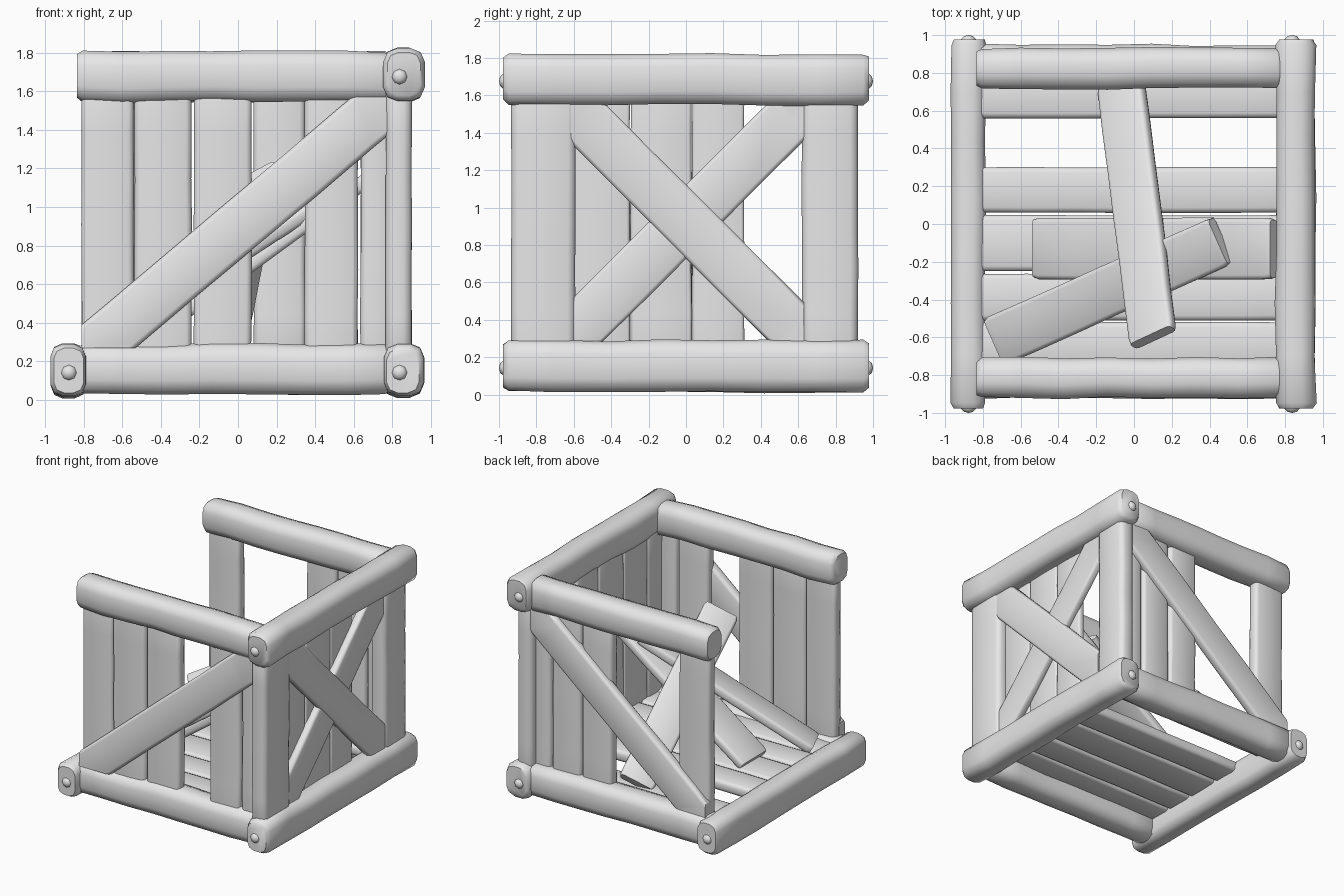
import bpy, bmesh, math, random
from mathutils import Vector

random.seed(4)
cube = bpy.data.objects.get("Cube")
if cube:
    bpy.data.objects.remove(cube)

mat = bpy.data.materials.new("plain_grey")
mat.use_nodes = True
GREY = (0.8, 0.8, 0.8, 1)
mat.diffuse_color = GREY
mat.node_tree.nodes["Principled BSDF"].inputs["Base Color"].default_value = GREY
parts = []


def finish(name, bm):
    bmesh.ops.recalc_face_normals(bm, faces=bm.faces)
    mesh = bpy.data.meshes.new(name)
    bm.to_mesh(mesh)
    bm.free()
    mesh.materials.append(mat)
    ob = bpy.data.objects.new(name, mesh)
    bpy.context.scene.collection.objects.link(ob)
    parts.append(ob)


def rounded_profile(w, h, r):
    """Rounded rectangle, three points on each corner."""
    pts = []
    for k, (sx, sy) in enumerate([(1, 1), (-1, 1), (-1, -1), (1, -1)]):
        for j in range(3):
            a = math.radians(90 * k + 45 * j)
            pts.append((sx * (w / 2 - r) + r * math.cos(a),
                        sy * (h / 2 - r) + r * math.sin(a)))
    return pts


def timber(name, start, end, width, thick, side, rings=5, wobble=0.003,
           round_=0.3, taper=0.94, tip=0.03, trims=()):
    """Hand-hewn length of wood; 'side' is the direction of its width,
    'trims' are (axis, low, high) limits its ends are sawn off to."""
    a, b = Vector(start), Vector(end)
    d = (b - a).normalized()
    n = d.cross(Vector(side)).normalized()
    s = n.cross(d)
    pts = rounded_profile(width, thick, round_ * min(width, thick))
    tip /= (b - a).length
    ts = [0, tip] + [(i + 1) / (rings + 1) for i in range(rings)] + [1 - tip, 1]
    bm = bmesh.new()
    loops = []
    for t in ts:
        k = taper if t in (0, 1) else 1
        ws = k * (1 + random.uniform(-1, 1) * wobble / width)
        hs = k * (1 + random.uniform(-1, 1) * wobble / thick)
        c = a.lerp(b, t) + (s * random.uniform(-1, 1) + n * random.uniform(-1, 1)) * wobble * 0.6
        loops.append([bm.verts.new(c + s * (u * ws) + n * (v * hs)) for u, v in pts])
    for p, q in zip(loops, loops[1:]):
        for i in range(len(pts)):
            j = (i + 1) % len(pts)
            bm.faces.new((p[i], p[j], q[j], q[i]))
    bm.faces.new(loops[0])
    bm.faces.new(loops[-1])
    for axis, low, high in trims:
        for limit, sign in ((low, -1), (high, 1)):
            normal = Vector(axis) * sign
            cut = bmesh.ops.bisect_plane(
                bm, geom=bm.verts[:] + bm.edges[:] + bm.faces[:],
                plane_co=Vector(axis) * limit, plane_no=normal, clear_outer=True)
            edges = [e for e in cut["geom_cut"] if isinstance(e, bmesh.types.BMEdge)]
            if edges:
                bmesh.ops.holes_fill(bm, edges=edges)
    finish(name, bm)


def beam(name, start, end, width, thick):
    timber(name, start, end, width, thick, (0, 0, 1), 6, 0.008, 0.34, 0.84, 0.03)


def peg(name, x, y, z):
    bm = bmesh.new()
    bmesh.ops.create_uvsphere(bm, u_segments=8, v_segments=5, radius=0.043)
    for v in bm.verts:
        v.co = Vector((x + v.co.x, y + v.co.z * 0.8, z + v.co.y))
    finish(name, bm)


X, Y, Z = (1, 0, 0), (0, 1, 0), (0, 0, 1)
LOW, HIGH = 0.152, 1.685

# Side beams with a peg on each end
for name, x, z, thick in [("bottom_beam_left", 0.857, LOW, 0.208),
                          ("bottom_beam_right", -0.876, LOW, 0.185),
                          ("top_beam_left", 0.857, HIGH, 0.208)]:
    beam(name, (x, -0.978, z), (x, 0.978, z), 0.275, thick)
    for sy in (-1, 1):
        peg(name + "_peg", x - 0.02 if x > 0 else x, sy * 0.966, z - 0.01)

# Front and back beams
for name, y, z in [("bottom_beam_front", -0.815, LOW + 0.008), ("top_beam_front", -0.815, HIGH - 0.01),
                   ("bottom_beam_back", 0.84, LOW + 0.008), ("top_beam_back", 0.825, HIGH - 0.01)]:
    beam(name, (-0.835, y, z), (0.79, y, z), 0.26, 0.215)


def upright(name, x0, x1, y0, y1):
    """Vertical board filling the given footprint, tucked into the beams."""
    along_x = (x1 - x0) > (y1 - y0)
    x, y = (x0 + x1) / 2, (y0 + y1) / 2
    w, t = max(x1 - x0, y1 - y0), min(x1 - x0, y1 - y0)
    timber(name, (x, y, 0.2), (x, y, 1.62), w, t, X if along_x else Y)


# Front and back wall boards
for x0, x1 in [(-0.81, -0.54), (-0.535, -0.24), (-0.23, 0.07), (0.345, 0.62), (0.635, 0.79)]:
    upright("front_board", x0, x1, -0.87, -0.775)
for x0, x1 in [(-0.81, -0.53), (0.08, 0.35), (0.36, 0.62), (0.635, 0.79)]:
    upright("back_board", x0, x1, 0.765, 0.86)

# Diagonal braces sawn flush with the frame
for name, y in [("front_brace", -0.868), ("back_brace", 0.868)]:
    timber(name, (-0.92, y, 0.122), (0.92, y, 1.668), 0.27, 0.08, X,
           trims=[(X, -0.81, 0.79), (Z, 0.27, 1.57)])

# Left wall: corner posts, inner boards and crossed braces
for y0, y1 in [(-0.935, -0.59), (0.62, 0.92)]:
    upright("corner_post", 0.765, 0.9, y0, y1)
for y0, y1 in [(-0.605, -0.3), (-0.295, 0.03), (0.035, 0.31)]:
    upright("left_board", 0.77, 0.825, y0, y1)
for name, x, sign in [("cross_brace_outer", 0.861, -1), ("cross_brace_inner", 0.846, 1)]:
    timber(name, (x, -0.85, 0.925 - sign * 0.85), (x, 0.85, 0.925 + sign * 0.85), 0.28, 0.07, Y,
           trims=[(Y, -0.66, 0.63), (Z, 0.27, 1.57)])

# Floor slats, one missing towards the back
for y0, y1 in [(-0.77, -0.52), (-0.51, -0.265), (-0.25, 0.045), (0.06, 0.3), (0.56, 0.81)]:
    y = (y0 + y1) / 2
    timber("floor_slat", (-0.85, y, 0.225), (0.84, y, 0.225), y1 - y0, 0.09, Y)

# Loose planks fallen inside
for start, end, side, width in [
        ((-0.07, 0.75, 0.3), (0.1, -0.6, 1.16), (0.21, 0.12, 0.1), 0.275),
        ((-0.73, -0.62, 0.28), (0.46, -0.09, 1.07), (-0.53, 1.19, 0), 0.27),
        ((-0.52, -0.13, 0.28), (0.74, -0.13, 1.19), Y, 0.325)]:
    timber("loose_plank", start, end, width, 0.075, side)

# Soft shading with crisp ends
for ob in bpy.context.selected_objects:
    ob.select_set(False)
for ob in parts:
    ob.select_set(True)
bpy.context.view_layer.objects.active = parts[0]
bpy.ops.object.shade_smooth_by_angle(angle=math.radians(50))
